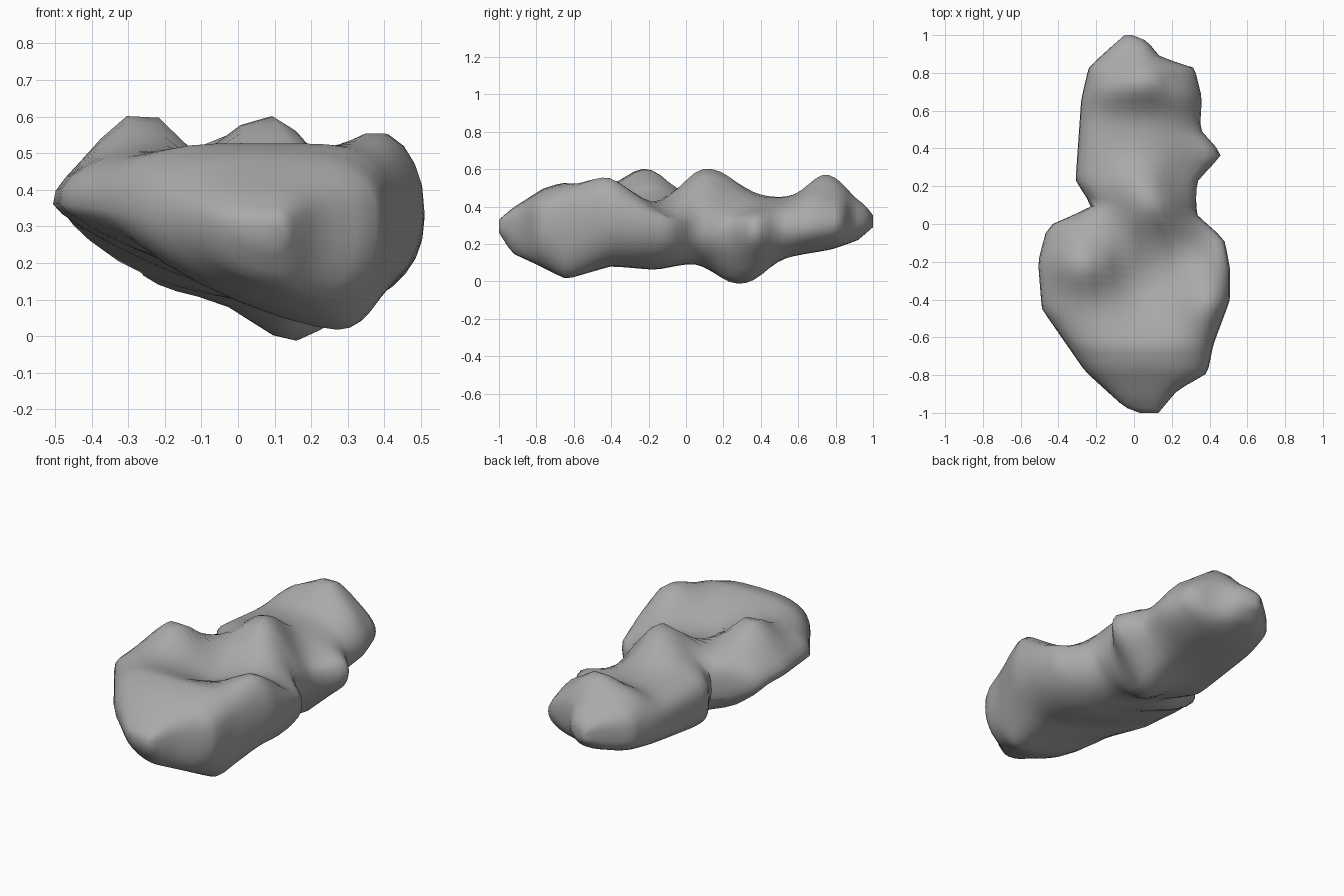
import bpy
import bmesh
from math import cos, sin, pi, exp
from mathutils import Vector

cube = bpy.data.objects.get("Cube")
if cube:
    bpy.data.objects.remove(cube, do_unlink=True)

SIDES = 32
STATIONS = 52

# Four guide lines running from front to back, as (y, x, z)
right_edge = [(-1, 0.03, 0.3), (-0.97, -0.05, 0.31), (-0.78, -0.26, 0.33), (-0.45, -0.49, 0.36),
              (-0.2, -0.51, 0.36), (-0.01, -0.46, 0.33), (0.09, -0.22, 0.29), (0.23, -0.31, 0.29),
              (0.66, -0.28, 0.3), (0.83, -0.24, 0.31), (0.93, -0.13, 0.32), (1, -0.05, 0.32)]
left_edge = [(-1, 0.13, 0.29), (-0.88, 0.23, 0.29), (-0.79, 0.39, 0.3), (-0.64, 0.42, 0.33),
             (-0.4, 0.51, 0.35), (-0.24, 0.51, 0.31), (-0.08, 0.48, 0.28), (0.05, 0.33, 0.27),
             (0.22, 0.33, 0.27), (0.37, 0.47, 0.27), (0.5, 0.35, 0.28), (0.67, 0.36, 0.29),
             (0.83, 0.32, 0.31), (0.88, 0.14, 0.32), (0.97, 0.07, 0.33), (1, -0.01, 0.32)]
crest = [(-1, 0.09, 0.33), (-0.93, 0.07, 0.39), (-0.76, 0.05, 0.5), (-0.65, 0.05, 0.54),
         (-0.4, 0.05, 0.52), (-0.2, 0.03, 0.48), (0.02, 0.02, 0.46), (0.2, 0, 0.47),
         (0.6, 0, 0.44), (0.83, 0.02, 0.44), (0.96, 0, 0.4), (1, -0.03, 0.35)]
keel = [(-1, 0.09, 0.26), (-0.93, 0.1, 0.15), (-0.8, 0.2, 0.09), (-0.64, 0.28, 0.01),
        (-0.4, 0.25, 0.08), (-0.16, 0.18, 0.06), (0.04, 0.1, 0.1), (0.3, 0.1, 0.1),
        (0.54, 0.1, 0.13), (0.78, 0.05, 0.17), (0.92, 0, 0.22), (1, -0.03, 0.29)]

# Mounds and hollows as (x, y, radius, height)
upper_swells = [(0.07, -0.32, 0.22, -0.12), (-0.26, -0.21, 0.15, 0.16), (0.4, -0.43, 0.15, 0.08),
                (0.4, -0.07, 0.13, -0.07), (0.09, 0.08, 0.15, 0.14), (0.04, 0.24, 0.12, 0.06),
                (0.06, 0.75, 0.13, 0.14), (-0.13, 0.71, 0.11, 0.06), (0.25, 0.68, 0.1, 0.05),
                (0.27, 0.3, 0.14, -0.05)]
lower_swells = [(0.12, 0.23, 0.12, -0.09), (0.2, 0.36, 0.12, -0.09)]


def guide(line, y):
    """Point on a guide line at y."""
    for a, b in zip(line, line[1:]):
        if y <= b[0]:
            t = (y - a[0]) / (b[0] - a[0])
            return Vector((a[1], a[2])).lerp(Vector((b[1], b[2])), t)
    return Vector(line[-1][1:])


def ramp(value):
    return min(max(value, 0), 1)


def power(value, sharpness):
    return abs(value) ** (2 / sharpness)


def section_point(y, angle):
    """Point of the cross-section, blended between the four guide lines."""
    c, s = cos(angle), sin(angle)
    side = guide(left_edge if c > 0 else right_edge, y)
    cap = guide(crest if s > 0 else keel, y)
    neck = ramp((y + 0.1) / 0.3)
    nose = ramp((-0.6 - y) / 0.2)
    if s > 0:
        sharpness = 3.0 - 0.8 * neck if c > 0 else 2.5 + 0.7 * neck
    else:
        sharpness = 2.1 if c > 0 else 1.25 + 1.6 * neck + 0.6 * nose
    x = cap.x + (side.x - cap.x) * power(c, sharpness)
    z = side.y + (cap.y - side.y) * power(s, sharpness)
    for sx, sy, radius, height in upper_swells if s > 0 else lower_swells:
        gap = ((x - sx) ** 2 + (y - sy) ** 2) / radius ** 2
        z += height * exp(-gap) * min(1, abs(s) * 1.6)
    return Vector((x, y, z))


# Loft the sections into one closed stone
bm = bmesh.new()
rings = []
for i in range(STATIONS + 1):
    y = -cos(pi * i / STATIONS) * 0.35 + (2 * i / STATIONS - 1) * 0.65
    rings.append([bm.verts.new(section_point(y, 2 * pi * k / SIDES)) for k in range(SIDES)])
for a, b in zip(rings, rings[1:]):
    for k in range(SIDES):
        n = (k + 1) % SIDES
        bm.faces.new((a[k], a[n], b[n], b[k]))
bm.faces.new(rings[0])
bm.faces.new(rings[-1])

# Soften the stone between its two tips
inner = [v for ring in rings[1:-1] for v in ring]
bmesh.ops.smooth_vert(bm, verts=inner, factor=0.25, use_axis_x=True, use_axis_z=True)
bmesh.ops.recalc_face_normals(bm, faces=bm.faces)

mesh = bpy.data.meshes.new("rock_body")
bm.to_mesh(mesh)
bm.free()
rock = bpy.data.objects.new("rock_body", mesh)
bpy.context.collection.objects.link(rock)

# Plain grey stone
stone = bpy.data.materials.new("grey_stone")
stone.use_nodes = True
grey = (0.4, 0.4, 0.4, 1)
stone.diffuse_color = grey
stone.node_tree.nodes["Principled BSDF"].inputs["Base Color"].default_value = grey
mesh.materials.append(stone)

bpy.context.view_layer.objects.active = rock
rock.select_set(True)
bpy.ops.object.shade_smooth_by_angle(angle=1.3)
